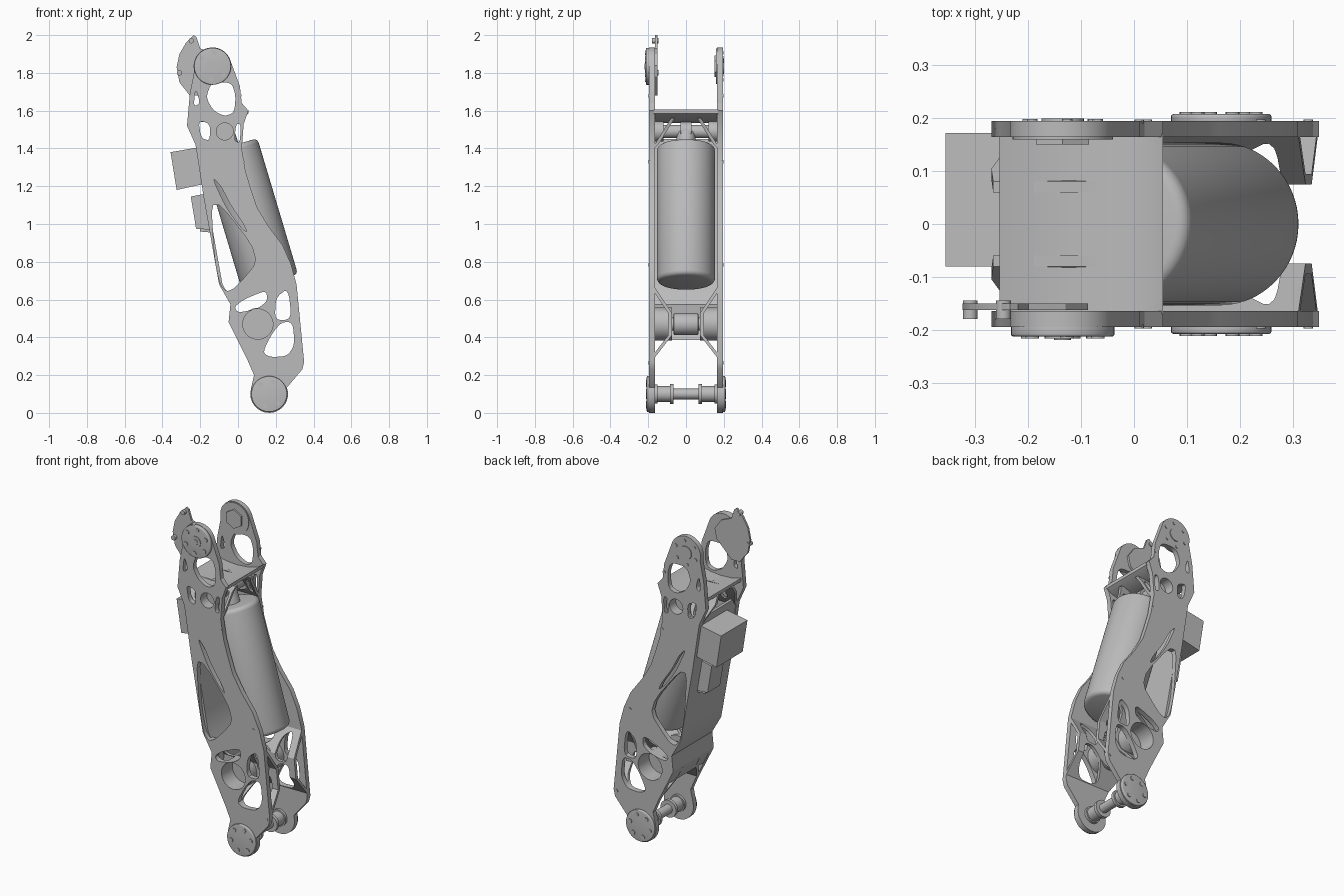
import bpy, bmesh
from math import cos, sin, radians, tau
from mathutils import Vector, Matrix

if "Cube" in bpy.data.objects:
    bpy.data.objects.remove(bpy.data.objects["Cube"])

grey = bpy.data.materials.new("machined_grey")
grey.use_nodes = True
grey.diffuse_color = (0.5, 0.5, 0.5, 1)
grey.node_tree.nodes["Principled BSDF"].inputs["Base Color"].default_value = (0.5, 0.5, 0.5, 1)
parts = []


def finish(name, bm):
    bmesh.ops.recalc_face_normals(bm, faces=bm.faces)
    mesh = bpy.data.meshes.new(name)
    bm.to_mesh(mesh)
    bm.free()
    mesh.materials.append(grey)
    ob = bpy.data.objects.new(name, mesh)
    bpy.context.collection.objects.link(ob)
    parts.append(ob)
    return ob


def add_prism(bm, pts, lo, hi, axis="y"):
    """Extrude an xz outline along y, or a yz outline along x."""
    def place(a, b, d):
        return (a, d, b) if axis == "y" else (d, a, b)
    face = bm.faces.new([bm.verts.new(place(a, b, lo)) for a, b in pts])
    new = bmesh.ops.extrude_face_region(bm, geom=[face], use_keep_orig=True)["geom"]
    shift = Vector(place(0, 0, hi - lo))
    bmesh.ops.translate(bm, vec=shift, verts=[v for v in new if isinstance(v, bmesh.types.BMVert)])


def prism(name, pts, lo, hi, axis="y"):
    bm = bmesh.new()
    add_prism(bm, pts, lo, hi, axis)
    return finish(name, bm)


def rod(name, a, b, r, bevel=0.0, sides=40):
    a, b = Vector(a), Vector(b)
    bm = bmesh.new()
    turn = Vector((0, 0, 1)).rotation_difference(b - a).to_matrix().to_4x4()
    bmesh.ops.create_cone(bm, cap_ends=True, segments=sides, radius1=r, radius2=r,
                          depth=(b - a).length, matrix=Matrix.Translation((a + b) / 2) @ turn)
    if bevel:
        rim = [e for e in bm.edges if e.calc_face_angle(0) > 1]
        bmesh.ops.bevel(bm, geom=rim, offset=bevel, segments=4, profile=0.5, affect="EDGES")
    return finish(name, bm)


def pin(name, c, y0, y1, r, bevel=0.0, sides=40):
    return rod(name, (c[0], y0, c[1]), (c[0], y1, c[1]), r, bevel, sides)


def arc(c, r, start, end, n=16):
    angles = [radians(start + (end - start) * i / n) for i in range(n + 1)]
    return [(c[0] + r * cos(t), c[1] + r * sin(t)) for t in angles]


def rounded(pts, steps=2):
    for _ in range(steps):
        out = []
        for p, q in zip(pts, pts[1:] + pts[:1]):
            p, q = Vector(p), Vector(q)
            out += [tuple(p.lerp(q, 0.2)), tuple(p.lerp(q, 0.8))]
        pts = out
    return pts


def ribbon(path, shift):
    """Close an open path into a strip by offsetting it."""
    return path + [(a + shift[0], b + shift[1]) for a, b in reversed(path)]


def boolean(ob, cutter, operation):
    mod = ob.modifiers.new("cut", "BOOLEAN")
    mod.operation, mod.solver, mod.object = operation, "EXACT", cutter
    bpy.context.view_layer.update()
    mesh = bpy.data.meshes.new_from_object(ob.evaluated_get(bpy.context.evaluated_depsgraph_get()))
    ob.modifiers.clear()
    ob.data = mesh


# Pivot centres
TOP, FOOT, SOCKET, MOUNT = (-.135, 1.835), (.165, .1), (.105, .47), (-.07, 1.49)

# Side plate outline and its openings
outline = arc(TOP, .1, 195, 15) + [
    (.01, 1.73), (.02, 1.64), (.055, 1.6), (.03, 1.53), (.02, 1.4), (.04, 1.28), (.07, 1.18),
    (.1, 1.09), (.16, .99), (.235, .89), (.28, .79), (.31, .68), (.35, .27), (.34, .23)
] + arc(FOOT, .1, 20, -195) + [
    (.085, .2), (.05, .28), (-.05, .48), (-.04, .575), (-.1, .68), (-.12, .79), (-.15, .96),
    (-.18, 1.13), (-.225, 1.42), (-.27, 1.52), (-.255, 1.69)]
openings = [
    [(-.14, 1.75), (-.035, 1.75), (-.012, 1.68), (-.02, 1.59), (-.07, 1.57), (-.13, 1.6), (-.17, 1.67)],
    [(-.225, 1.72), (-.2, 1.64), (-.235, 1.62)],
    [(-.21, 1.55), (-.147, 1.53), (-.15, 1.44), (-.195, 1.455)],
    [(-.01, 1.53), (.015, 1.53), (.01, 1.43), (-.02, 1.44)],
    [(-.137, 1.25), (-.09, 1.2), (-.04, 1.1), (.03, 1.0), (.05, .95), (0, 1.0), (-.07, 1.1)],
    [(-.145, 1.17), (.125, .825), (-.01, .665), (-.06, .64), (-.095, .68), (-.125, .83)],
    [(-.02, .56), (.03, .6), (.15, .65), (.155, .59), (.1, .55), (0, .53)],
    [(.2, .61), (.265, .66), (.285, .495), (.195, .49)],
    [(.13, .32), (.18, .42), (.23, .48), (.29, .48), (.3, .36), (.26, .3), (.17, .295)]]
bm = bmesh.new()
for hole in openings:
    add_prism(bm, rounded(hole), -.3, .3)
for centre, r in ((SOCKET, .08), (MOUNT, .045)):
    add_prism(bm, arc(centre, r, 0, 350, 35), -.3, .3)
cutter = finish("opening_cutter", bm)
envelope = prism("outline_cutter", outline, -.3, .3)
for helper in (cutter, envelope):
    helper.hide_render = True
    parts.remove(helper)

for side, word in ((-1, "right"), (1, "left")):
    def ys(a, b):
        return side * a, side * b

    plate = prism(word + "_side_plate", outline, *ys(.165, .195))
    boolean(plate, cutter, "DIFFERENCE")
    # Flared inner walls that carry the two spring mounts
    lower = [(.175, .68), (.075, .53), (.075, .41), (.175, .28)]
    upper = [(.175, 1.39), (.14, 1.43), (.06, 1.56)]
    for label, path in (("lower", lower), ("upper", upper)):
        strip = ribbon([(side * y, z) for y, z in path], (side * .02, 0))
        flare = prism(f"{word}_{label}_flare", strip, -.4, .4, "x")
        boolean(flare, envelope, "INTERSECT")
        boolean(flare, cutter, "DIFFERENCE")
    # Blind sockets
    for label, c, r, depth in (("socket", SOCKET, .08, .075), ("mount", MOUNT, .045, .12)):
        pin(f"{word}_{label}_floor", c, *ys(depth, depth + .015), r + .006)
        wall = pin(f"{word}_{label}_wall", c, *ys(depth, .19), r + .008)
        boolean(wall, cutter, "DIFFERENCE")
    # Foot joint cover with its bolts, and axle collars
    pin(word + "_foot_cover", FOOT, *ys(.19, .208), .095, .005)
    pin(word + "_foot_collar", FOOT, *ys(.075, .165), .042)
    pin(word + "_foot_ring", FOOT, *ys(.065, .085), .052)
    pin(word + "_foot_flange", FOOT, *ys(.15, .17), .05)
    for i in range(6):
        x, z = FOOT[0] + .067 * cos(tau * i / 6 + .2), FOOT[1] + .067 * sin(tau * i / 6 + .2)
        pin(word + "_foot_bolt", (x, z), *ys(.2, .212), .013, 0, 12)
    # Edge screws
    for c in ((.01, 1.68), (.025, 1.33), (.24, .785), (.33, .265)):
        pin(word + "_edge_screw", c, *ys(.19, .198), .009, 0, 12)

# Upper joint: outer cover with bolts on one ear, inner hub on the other
pin("upper_cover", TOP, -.213, -.19, .098, .005)
pin("upper_cover_hub", TOP, -.217, -.2, .034)
pin("upper_cover_center", TOP, -.22, -.2, .016)
for i in range(6):
    x, z = TOP[0] + .072 * cos(tau * i / 6 + .4), TOP[1] + .072 * sin(tau * i / 6 + .4)
    pin("upper_bolt", (x, z), -.217, -.2, .013, 0, 12)
    pin("ear_screw", (x, z), .19, .199, .01, 0, 12)
pin("inner_hub", TOP, .16, .17, .095)
pin("inner_hub_nut", TOP, .15, .165, .058, 0, 6)
pin("ear_bearing", TOP, .19, .2, .04)

# Curved guide blade and its pegs
prism("guide_blade", [(-.235, 2), (-.275, 1.96), (-.31, 1.9), (-.325, 1.83), (-.31, 1.75), (-.255, 1.68),
      (-.2, 1.68), (-.1, 1.78), (-.087, 1.84), (-.13, 1.9), (-.2, 1.93), (-.22, 1.99)], -.163, -.15)
for c in ((-.247, 1.97), (-.31, 1.8)):
    pin("blade_peg", c, -.18, -.145, .014, 0, 16)

# Back wall and dished top web between the plates
spine = [(-.225, 1.45), (-.18, 1.13), (-.15, .96), (-.12, .79), (-.1, .68), (-.04, .575), (-.05, .48), (0, .385)]
prism("back_wall", ribbon(spine, (.018, 0)), -.17, .17)
dish = [(.055, 1.605), (.02, 1.58), (-.05, 1.562), (-.12, 1.556), (-.19, 1.56), (-.255, 1.575)]
prism("top_web", ribbon(dish, (0, -.02)), -.17, .17)

# Spring canister, its eyes and the foot axle
rod("canister", (.17, 0, .69), (-.045, 0, 1.41), .154, .025, 64)
rod("canister_neck", (-.04, 0, 1.395), (-.067, 0, 1.48), .05, 0, 32)
pin("upper_eye", MOUNT, -.12, .12, .035)
pin("upper_eye_ring", MOUNT, -.03, .03, .05)
pin("lower_eye", SOCKET, -.065, .065, .058, .006)
pin("lower_eye_pin", SOCKET, -.08, .08, .035)
pin("foot_axle", FOOT, -.17, .17, .028)

# Electronics boxes on the back wall
prism("large_box", [(-.357, 1.38), (-.215, 1.405), (-.19, 1.21), (-.325, 1.18)], -.08, .172)
prism("small_box", [(-.25, 1.145), (-.175, 1.16), (-.145, .97), (-.222, .975)], -.01, .11)
prism("small_box_foot", [(-.205, .985), (-.15, .985), (-.145, .955), (-.2, .96)], 0, .1)

# Clean up helpers and shade
for helper in (cutter, envelope):
    bpy.data.objects.remove(helper)
bpy.ops.object.select_all(action="DESELECT")
for ob in parts:
    ob.select_set(True)
bpy.context.view_layer.objects.active = parts[0]
bpy.ops.object.shade_smooth_by_angle(angle=radians(30))
